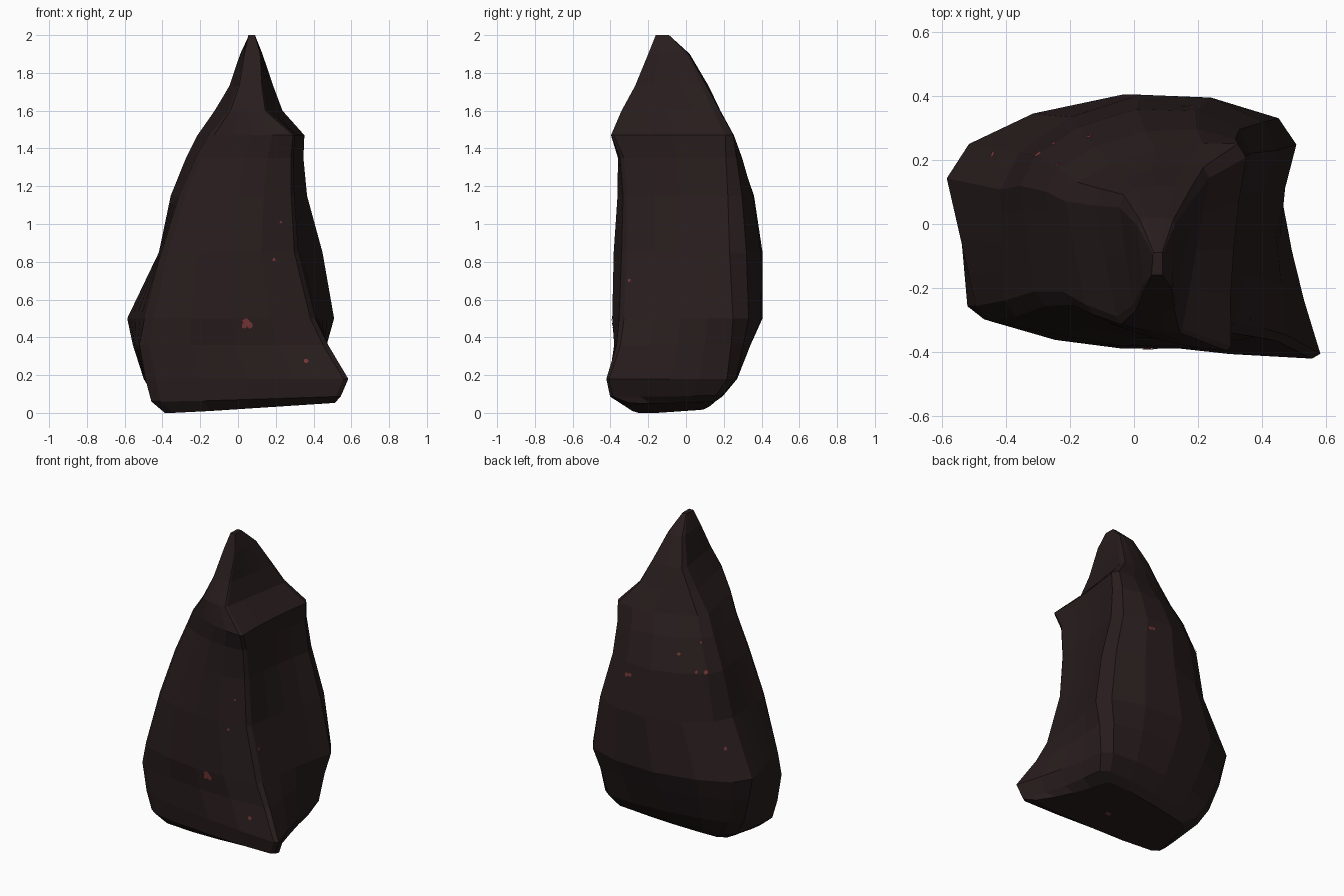
import bpy, bmesh, math, random
from mathutils import Vector
from mathutils.bvhtree import BVHTree

if "Cube" in bpy.data.objects:
    bpy.data.objects.remove(bpy.data.objects["Cube"])

random.seed(4)

def material(name, rgb):
    m = bpy.data.materials.new(name)
    m.diffuse_color = (*rgb, 1)
    m.use_nodes = True
    m.node_tree.nodes["Principled BSDF"].inputs["Base Color"].default_value = m.diffuse_color
    return m

rock_mat = material("dark brown stone", (0.021, 0.012, 0.0125))
fleck_mat = material("dull red fleck", (0.18, 0.036, 0.036))

def add_object(name, bm, mat):
    me = bpy.data.meshes.new(name)
    bm.to_mesh(me)
    me.materials.append(mat)
    ob = bpy.data.objects.new(name, me)
    bpy.context.collection.objects.link(ob)
    return ob

# Rock sections: height, front-left, front-right, back-right, back-left corner,
# then how far the front and back faces bulge
SECTIONS = [
    (0.00, -.39, -.24, .52, -.31, .32, .14, -.34, .08, .03, .02),
    (0.06, -.46, -.27, .55, -.40, .40, .19, -.43, .11, .03, .03),
    (0.18, -.49, -.28, .59, -.42, .44, .25, -.50, .14, .03, .06),
    (0.36, -.52, -.28, .48, -.36, .475, .27, -.56, .17, .05, .12),
    (0.50, -.49, -.28, .41, -.34, .52, .28, -.595, .18, .08, .175),
    (0.85, -.405, -.26, .32, -.325, .46, .26, -.42, .14, .09, .205),
    (1.15, -.31, -.23, .30, -.32, .375, .25, -.36, .15, .08, .16),
    (1.35, -.22, -.23, .295, -.34, .355, .24, -.28, .13, .06, .105),
    (1.47, -.15, -.27, .305, -.395, .36, .24, -.22, .10, .03, .06),
    (1.60, -.05, -.31, .15, -.34, .24, .17, -.13, .09, .01, .04),
    (1.73, 0.00, -.27, .13, -.27, .19, .10, -.05, .08, .00, .03),
    (1.90, 0.03, -.20, .12, -.20, .13, .01, 0.01, .01, .00, .01),
    (2.00, 0.055, -.16, .09, -.16, .09, -.09, .06, -.09, .00, .00),
]
# spacing along each side; close to 0 or 1 gives a sharper corner
STEPS = [(.05, .27, .5, .73, .97), (.02, .27, .5, .73, .95),
         (.06, .25, .5, .75, .93), (.08, .27, .5, .73, .95)]

def ring(s):
    z = s[0]
    corners = [Vector((s[i], s[i + 1], 0)) for i in (1, 3, 5, 7)]
    hollow = 0.02 if z < 1.55 else 0.0
    bulges = [Vector((0, -s[9], 0)), Vector((-hollow, 0, 0)),
              Vector((0, s[10], 0)), Vector((0, 0, 0))]
    pts = []
    for i in range(4):
        for t in STEPS[i]:
            p = corners[i].lerp(corners[(i + 1) % 4], t) + bulges[i] * (4 * t * (1 - t)) ** 0.75
            # underside tilts up towards the right and back
            tilt = max(0, 1 - z / 0.12)
            p.z = z + tilt * (0.065 * max(0, p.x + 0.3) + 0.07 * max(0, p.y + 0.15))
            pts.append(p)
    return pts

# rock: loft through the sections
bm = bmesh.new()
rings = [[bm.verts.new(p) for p in ring(s)] for s in SECTIONS]
n = len(rings[0])
for a, b in zip(rings, rings[1:]):
    for i in range(n):
        j = (i + 1) % n
        bm.faces.new((a[i], a[j], b[j], b[i]))
bm.faces.new(rings[0][::-1])
bm.faces.new(rings[-1])
bmesh.ops.recalc_face_normals(bm, faces=bm.faces[:])
rock = add_object("rock", bm, rock_mat)
tree = BVHTree.FromBMesh(bm)
bm.free()

# red flecks: flat irregular patches laid on the rock surface
def flecks(name, spots, direction):
    d = Vector(direction)
    fb = bmesh.new()
    for pos, r in spots:
        hit, normal, _, _ = tree.ray_cast(Vector(pos) - d * 3, d)
        if hit is None:
            continue
        u = normal.orthogonal().normalized()
        v = normal.cross(u)
        ring_pts = []
        for k in range(7):
            a = math.tau * k / 7
            q = r * random.uniform(0.75, 1.2)
            ring_pts.append(fb.verts.new(hit + normal * 0.004
                                         + (u * math.cos(a) + v * math.sin(a)) * q))
        fb.faces.new(ring_pts)
    add_object(name, fb, fleck_mat)
    fb.free()

flecks("front_flecks", [((.045, 0, .485), .02), ((.035, 0, .465), .017), ((.06, 0, .465), .017),
                        ((.36, 0, .275), .012), ((.19, 0, .81), .009),
                        ((.225, 0, 1.01), .007)], (0, 1, 0))
flecks("right_flecks", [((0, -.3, .7), .009)], (-1, 0, 0))
flecks("back_flecks", [((.155, 0, 1.08), .013), ((.18, 0, 1.075), .014), ((-.14, 0, 1.26), .011),
                       ((-.25, 0, 1.16), .01), ((-.3, 0, 1.16), .013), ((-.24, 0, 1.33), .007),
                       ((-.44, 0, .69), .013)], (0, -1, 0))
flecks("underside_fleck", [((.1, -.12, 0), .02)], (0, 0, 1))
